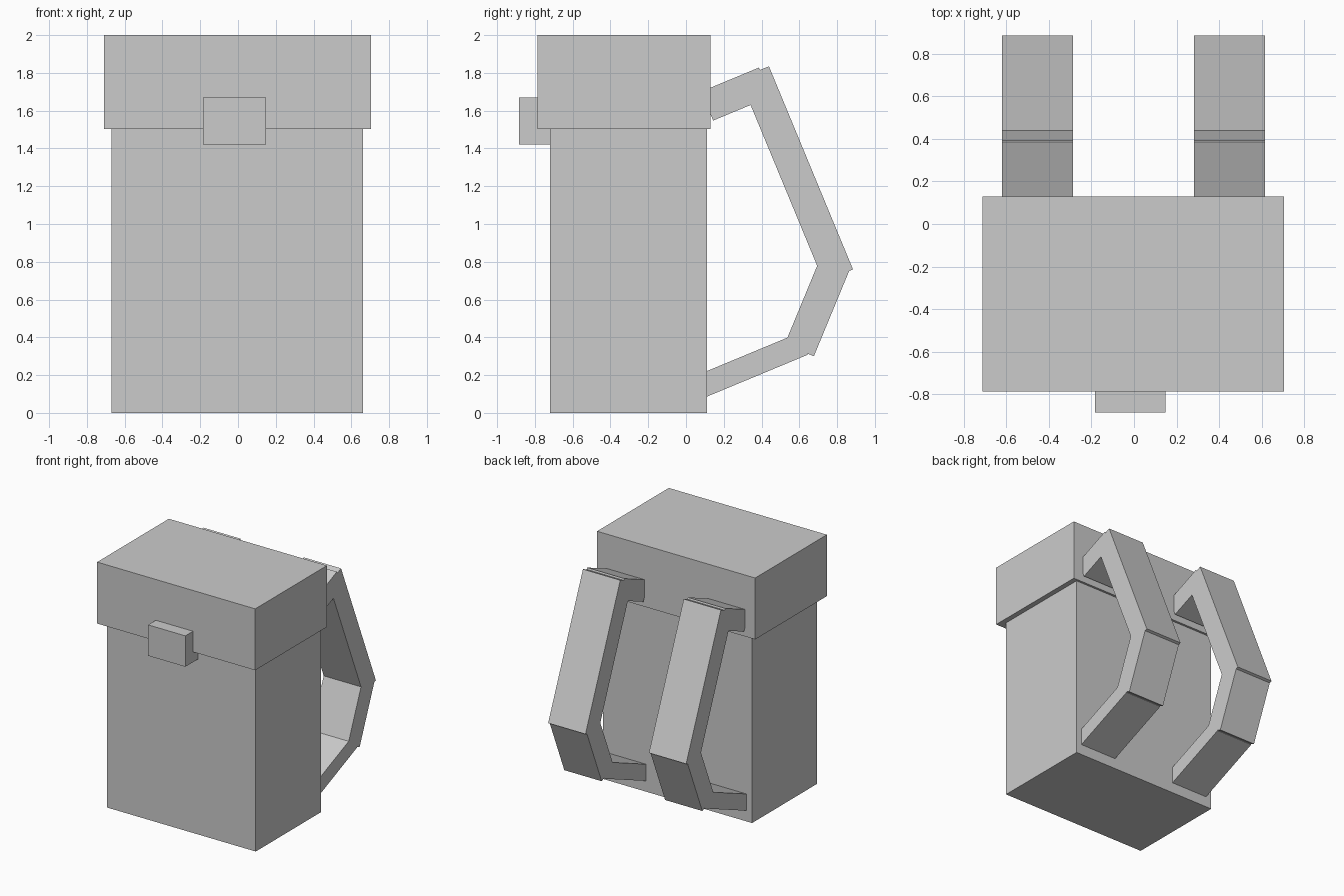
import bpy
from mathutils import Vector

if "Cube" in bpy.data.objects:
    bpy.data.objects.remove(bpy.data.objects["Cube"])

grey = bpy.data.materials.new("plain grey")
grey.diffuse_color = (0.6, 0.6, 0.6, 1)
grey.use_nodes = True
grey.node_tree.nodes["Principled BSDF"].inputs["Base Color"].default_value = grey.diffuse_color


def mesh_object(name, verts, faces):
    mesh = bpy.data.meshes.new(name)
    mesh.from_pydata(verts, [], faces)
    mesh.materials.append(grey)
    obj = bpy.data.objects.new(name, mesh)
    bpy.context.collection.objects.link(obj)
    return obj


def prism(name, profile, x0, x1):
    """Extrude a counter-clockwise (y, z) quad from x0 to x1."""
    verts = [(x, y, z) for x in (x0, x1) for y, z in profile]
    faces = [(3, 2, 1, 0), (4, 5, 6, 7)]
    faces += [(i, (i + 1) % 4, (i + 1) % 4 + 4, i + 4) for i in range(4)]
    return mesh_object(name, verts, faces)


def box(name, x0, x1, y0, y1, z0, z1):
    return prism(name, [(y0, z0), (y1, z0), (y1, z1), (y0, z1)], x0, x1)


def slab(name, start, end, thickness, x0, x1):
    """Straight strap piece; start to end is its outer edge, seen from the side."""
    a, b = Vector(start), Vector(end)
    d = (b - a).normalized()
    inward = Vector((-d.y, d.x)) * thickness
    prism(name, [a, b, b + inward, a + inward], x0, x1)


# Bag body, lid and front buckle
box("body", -0.67, 0.663, -0.72, 0.112, 0, 1.503)
box("lid", -0.71, 0.705, -0.787, 0.13, 1.503, 2)
box("buckle", -0.184, 0.148, -0.885, -0.715, 1.42, 1.67)

# Two shoulder straps, each made of four angled slabs (bottom to top)
pieces = [
    ("lower", (0.06, 0.065), (0.645, 0.308), 0.125),
    ("bend", (0.677, 0.30), (0.871, 0.769), 0.167),
    ("long", (0.884, 0.76), (0.439, 1.835), 0.168),
    ("upper", (0.386, 1.828), (0.08, 1.701), 0.166),
]
for side, x0, x1 in (("left", -0.62, -0.287), ("right", 0.281, 0.615)):
    for part, start, end, thickness in pieces:
        slab(f"{side}_strap_{part}", start, end, thickness, x0, x1)
